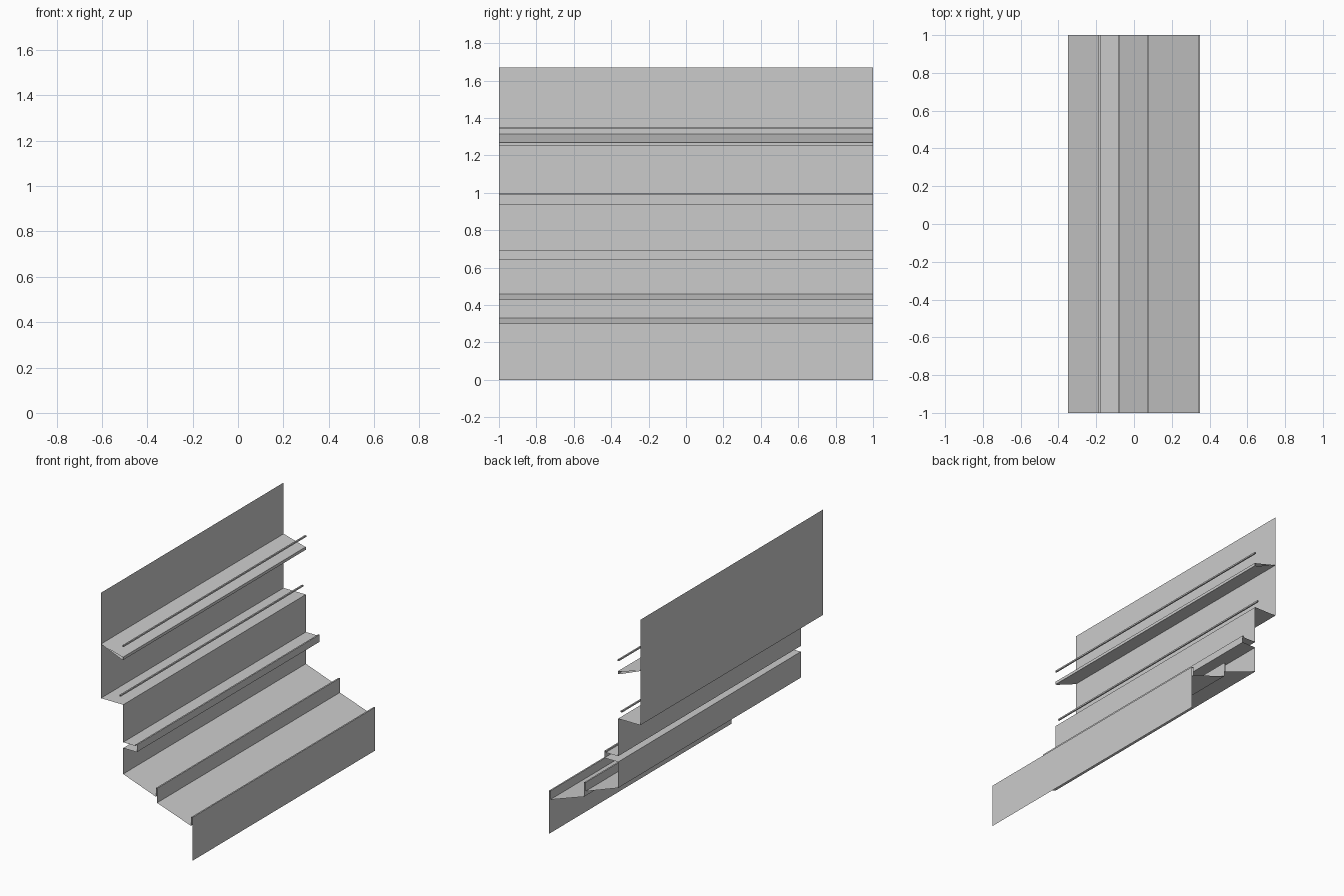
import bpy
import bmesh

if "Cube" in bpy.data.objects:
    bpy.data.objects.remove(bpy.data.objects["Cube"])


def sheet(name, profile, closed=False):
    """Sweep an (x, z) profile along y as a thin open-ended sheet."""
    bm = bmesh.new()
    front = [bm.verts.new((x, -1, z)) for x, z in profile]
    back = [bm.verts.new((x, 1, z)) for x, z in profile]
    n = len(profile)
    for i in range(n if closed else n - 1):
        j = (i + 1) % n
        bm.faces.new((front[i], front[j], back[j], back[i]))
    me = bpy.data.meshes.new(name)
    bm.to_mesh(me)
    bm.free()
    ob = bpy.data.objects.new(name, me)
    bpy.context.collection.objects.link(ob)
    return ob


def rail(name, x, z, r=0.005):
    """Thin square rail running the full length."""
    return sheet(name, [(x - r, z - r), (x + r, z - r),
                        (x + r, z + r), (x - r, z + r)], closed=True)


# Lower body: front panel, two sloped decks with folded lips, lower back,
# and the floor, lip and roof of the projecting channel
sheet("stepped_base", [
    (0.35, 0.0), (0.35, 0.30), (0.34, 0.30), (0.34, 0.24),
    (0.08, 0.33), (0.08, 0.43), (0.07, 0.43), (0.07, 0.37),
    (-0.18, 0.46), (-0.18, 0.64), (-0.075, 0.64), (-0.075, 0.69),
    (-0.085, 0.69), (-0.085, 0.68), (-0.18, 0.68),
])

# Upper body: step riser, ledge and tall back panel
sheet("upper_back", [(-0.18, 0.68), (-0.18, 0.94), (-0.35, 0.94), (-0.35, 1.67)])

# Sloped upper shelf with a front lip
sheet("upper_shelf", [(-0.35, 1.315), (-0.19, 1.27), (-0.18, 1.27),
                      (-0.18, 1.25), (-0.19, 1.25)], closed=True)

# Guard rails above the shelf and the ledge
rail("shelf_rail", -0.182, 1.345)
rail("ledge_rail", -0.205, 0.995)
